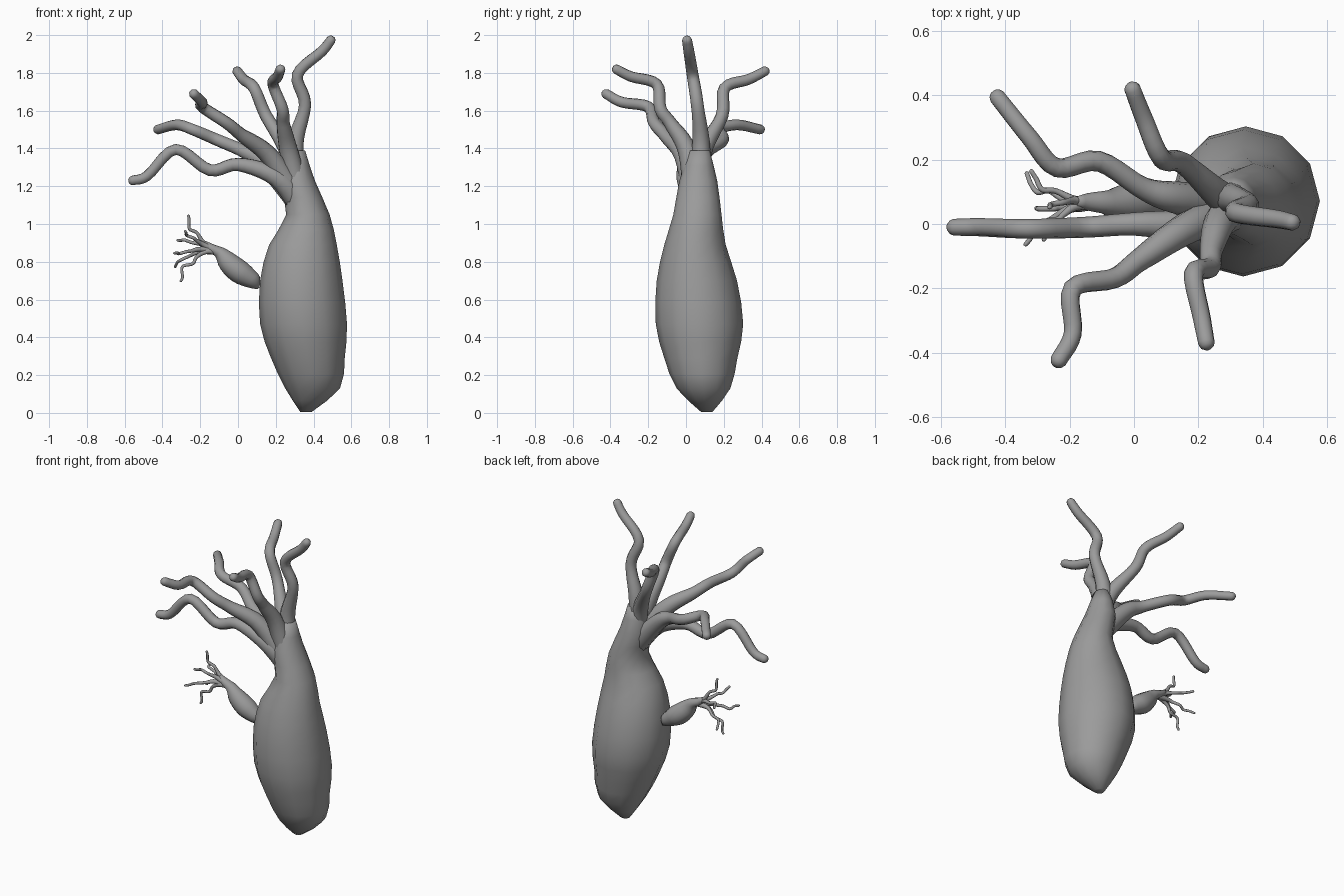
import bpy, bmesh, math
from mathutils import Vector, Matrix

if "Cube" in bpy.data.objects:
    bpy.data.objects.remove(bpy.data.objects["Cube"])

skin = bpy.data.materials.new("grey skin")
skin.diffuse_color = (0.33, 0.33, 0.33, 1)
skin.use_nodes = True
skin.node_tree.nodes["Principled BSDF"].inputs["Base Color"].default_value = skin.diffuse_color


def skin_rings(name, rings, matrix):
    """Bridge closed rings of equal size, cap both ends, shade smooth."""
    bm = bmesh.new()
    loops = [[bm.verts.new(matrix @ p) for p in ring] for ring in rings]
    n = len(loops[0])
    for a, b in zip(loops, loops[1:]):
        for i in range(n):
            j = (i + 1) % n
            bm.faces.new((a[i], a[j], b[j], b[i]))
    bm.faces.new(loops[0][::-1])
    bm.faces.new(loops[-1])
    bmesh.ops.recalc_face_normals(bm, faces=bm.faces)
    for f in bm.faces:
        f.smooth = True
    me = bpy.data.meshes.new(name)
    bm.to_mesh(me)
    bm.free()
    me.materials.append(skin)
    ob = bpy.data.objects.new(name, me)
    bpy.context.collection.objects.link(ob)


def smooth_path(pts, steps):
    """Catmull-Rom resampling of a list of vectors."""
    p = [2 * pts[0] - pts[1]] + pts + [2 * pts[-1] - pts[-2]]
    out = []
    for i in range(1, len(p) - 2):
        a, b, c, d = p[i - 1:i + 3]
        for s in range(steps):
            t = s / steps
            out.append(0.5 * (2 * b + (c - a) * t + (2 * a - 5 * b + 4 * c - d) * t * t
                              + (3 * b - a - 3 * c + d) * t ** 3))
    return out + [pts[-1]]


def body(name, matrix):
    # height, left x, right x, front y, back y
    rows = [(0.005, 0.33, 0.39, 0.08, 0.14), (0.13, 0.25, 0.54, -0.05, 0.235),
            (0.29, 0.175, 0.565, -0.115, 0.272), (0.47, 0.117, 0.577, -0.16, 0.303),
            (0.70, 0.117, 0.553, -0.155, 0.27), (0.89, 0.165, 0.523, -0.115, 0.21),
            (1.05, 0.255, 0.485, -0.067, 0.188), (1.23, 0.225, 0.407, -0.035, 0.165),
            (1.39, 0.265, 0.355, 0.02, 0.125)]
    rings = []
    for z, l, r, f, b in smooth_path([Vector(row) for row in rows], 2):
        rings.append([Vector(((l + r) / 2 + (r - l) / 2 * math.cos(t),
                              (f + b) / 2 + (b - f) / 2 * math.sin(t), z))
                      for t in (math.tau * i / 12 for i in range(12))])
    skin_rings(name, rings, matrix)


def tentacle(name, pts, matrix, sides=10):
    root = Vector((0.335, 0.055, 1.1))  # shared root inside the crown
    path = smooth_path([root] + [Vector(p) for p in pts], 5)
    n = len(path)
    rings, prev = [], None
    side = Vector((0, 1, 0))
    for i, c in enumerate(path):
        d = (path[min(i + 1, n - 1)] - path[max(i - 1, 0)]).normalized()
        if prev is not None:
            side = prev.rotation_difference(d) @ side
        side = (side - d * side.dot(d)).normalized()
        prev = d
        u, v = side, d.cross(side)
        t = i / (n - 1)
        # wide root, even shaft, slimmer tip
        r = 0.026 + 0.013 * (1 - t) + 0.028 * max(0, 1 - t / 0.35)
        shells = [(0, r)]
        if i == n - 1:  # rounded end
            shells += [(0.012, r * 0.8), (0.02, r * 0.4)]
        for off, rad in shells:
            rings.append([c + d * off + (u * math.cos(a) + v * math.sin(a)) * rad
                          for a in (math.tau * k / sides for k in range(sides))])
    skin_rings(name, rings, matrix)


def polyp(prefix, matrix):
    """Body with a crown of six wavy tentacles, bends listed root to tip."""
    def arm(side, *bends):
        tentacle(prefix + side + "_tentacle", bends, matrix)

    body(prefix + "body", matrix)
    arm("left", (0.2, 0, 1.25), (0, 0, 1.315), (-0.15, -0.01, 1.285),
        (-0.33, -0.015, 1.395), (-0.48, -0.01, 1.255), (-0.56, -0.01, 1.23))
    arm("back_left", (0.14, 0.08, 1.32), (0.03, 0.11, 1.385), (-0.11, 0.195, 1.445),
        (-0.24, 0.175, 1.5), (-0.325, 0.27, 1.525), (-0.425, 0.395, 1.5))
    arm("front_left", (0.17, -0.01, 1.355), (0.02, -0.11, 1.47), (-0.06, -0.168, 1.535),
        (-0.19, -0.2, 1.62), (-0.19, -0.34, 1.645), (-0.235, -0.425, 1.69))
    arm("back", (0.27, 0.085, 1.37), (0.15, 0.19, 1.57), (0.085, 0.205, 1.72),
        (0.03, 0.33, 1.765), (-0.005, 0.42, 1.81))
    arm("front", (0.27, 0.01, 1.38), (0.24, -0.08, 1.53), (0.235, -0.135, 1.61),
        (0.185, -0.155, 1.74), (0.21, -0.29, 1.78), (0.225, -0.37, 1.82))
    arm("right", (0.3, 0.08, 1.4), (0.355, 0.06, 1.63), (0.315, 0.035, 1.79),
        (0.445, 0.015, 1.915), (0.493, 0.005, 1.975))


# full-size animal
polyp("", Matrix.Identity(4))

# small bud: a leaning, reduced copy growing from the left side
bud = (Matrix.Translation((0.11, 0.07, 0.66)) @ Matrix.Rotation(math.radians(-48), 4, 'Y')
       @ Matrix.Scale(0.27, 4) @ Matrix.Translation((-0.36, -0.07, 0)))
polyp("bud_", bud)
